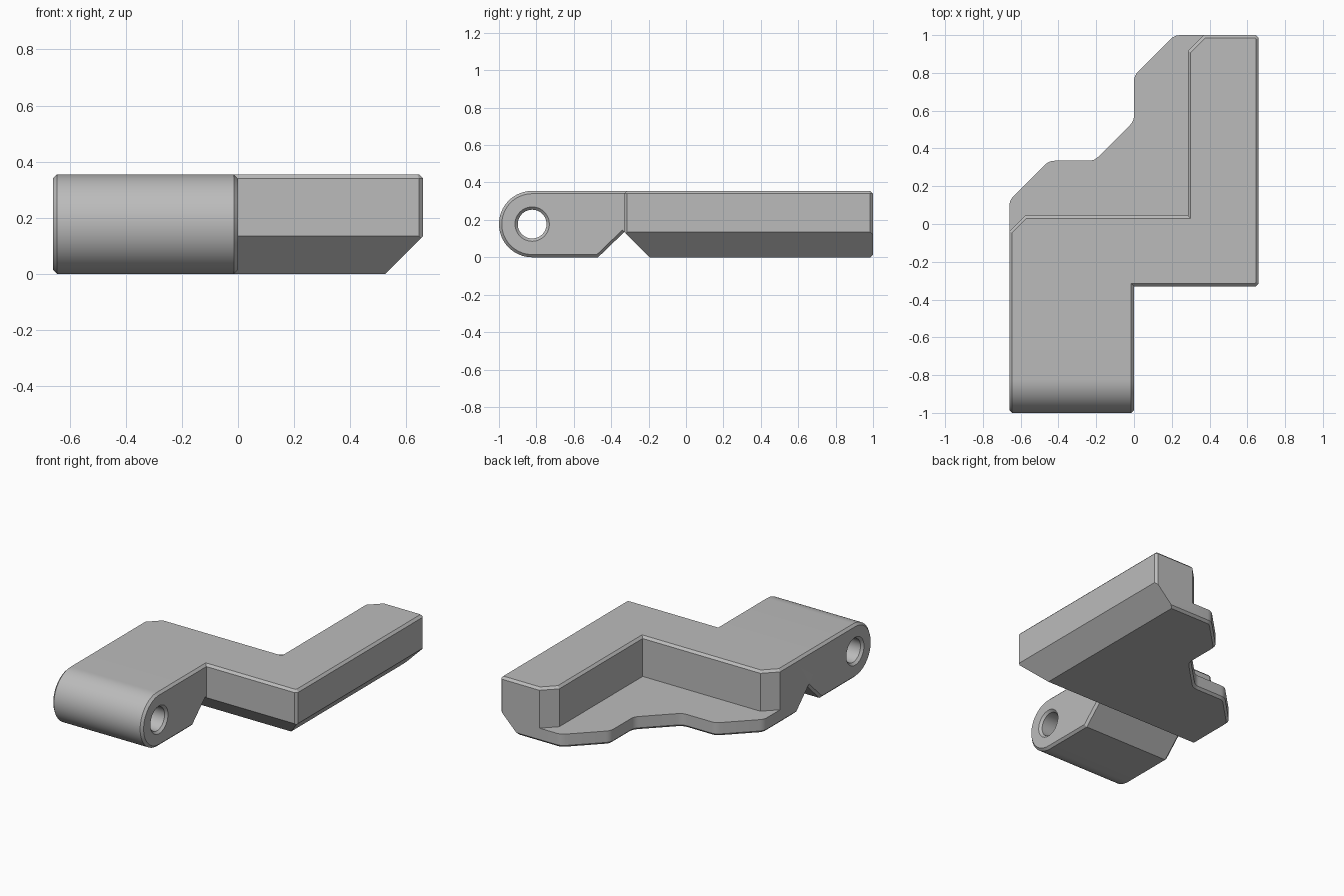
import bpy, bmesh, math
from mathutils import Vector

cube = bpy.data.objects.get("Cube")
if cube:
    bpy.data.objects.remove(cube, do_unlink=True)

grey = bpy.data.materials.new("plain grey")
grey.use_nodes = True
colour = (0.5, 0.5, 0.5, 1)
grey.diffuse_color = colour
grey.node_tree.nodes["Principled BSDF"].inputs["Base Color"].default_value = colour

W, H, C = 0.66, 0.355, 0.015   # half width, height, chamfer


def inset(points, d):
    """Move a counter-clockwise outline inward by d with mitred corners."""
    pts = [Vector(p) for p in points]
    out = []
    for i, p in enumerate(pts):
        a = (p - pts[i - 1]).normalized()
        b = (pts[(i + 1) % len(pts)] - p).normalized()
        n = Vector((-a.y - b.y, a.x + b.x))
        out.append(p + n * d / (1 + a.dot(b)))
    return out


def fillet(points, size, steps=4):
    """Round the inner corners of an open path."""
    pts = [Vector(p) for p in points]
    out = []
    for a, p, b in zip(pts, pts[1:], pts[2:]):
        s = p + (a - p).normalized() * size
        e = p + (b - p).normalized() * size
        for k in range(steps + 1):
            t = k / steps
            out.append(s * (1 - t) ** 2 + p * 2 * t * (1 - t) + e * t * t)
    return out


def prism(name, outline, levels, along_x=False, cuts=()):
    """Stack inset copies of an outline; levels are (inset, position) pairs."""
    bm = bmesh.new()
    rings = []
    for d, h in levels:
        ring = inset(outline, d)
        rings.append([bm.verts.new((h, u, v) if along_x else (u, v, h)) for u, v in ring])
    bm.faces.new(rings[0])
    bm.faces.new(rings[-1])
    n = len(outline)
    for lo, hi in zip(rings, rings[1:]):
        for i in range(n):
            j = (i + 1) % n
            bm.faces.new((lo[i], lo[j], hi[j], hi[i]))
    for co, no in cuts:
        bmesh.ops.bisect_plane(bm, geom=bm.verts[:] + bm.edges[:] + bm.faces[:],
                               dist=1e-5, plane_co=co, plane_no=no, clear_outer=True)
        bmesh.ops.holes_fill(bm, edges=[e for e in bm.edges if e.is_boundary], sides=0)
    bmesh.ops.recalc_face_normals(bm, faces=bm.faces[:])
    me = bpy.data.meshes.new(name)
    bm.to_mesh(me)
    bm.free()
    me.materials.append(grey)
    ob = bpy.data.objects.new(name, me)
    bpy.context.collection.objects.link(ob)
    return ob


def arc(radius, start, end, steps):
    return [(-0.8225 + radius * math.cos(math.radians(start + (end - start) * k / steps)),
             H / 2 + radius * math.sin(math.radians(start + (end - start) * k / steps)))
            for k in range(steps + 1)]


# Sloped undersides along the front and the +x side
slopes = [((0, -0.33, 0.135), (0, -1, -1)), ((W, 0, 0.135), (1, 0, -1))]

# Thick stepped body, with a stub running into the hinge
corner = [(W - C, -0.33), (W, -0.33 + C), (W, 1 - C), (W - C, 1)]
body = prism("stepped_body",
             [(-W, -0.4), (0, -0.4), (0, -0.33)] + corner +
             [(0.37, 1), (0.285, 0.915), (0.285, 0.045), (-0.575, 0.045), (-W, -0.04)],
             [(0, 0.05), (0, H - C), (C, H)], cuts=slopes)

# Thin base plate with a rounded zigzag back edge
zigzag = [(W, 1), (0.215, 1), (0, 0.785), (0, 0.545), (-0.21, 0.335),
          (-0.45, 0.335), (-W, 0.125), (-W, 0)]
plate = prism("base_plate", [(-W, -0.33)] + corner + fillet(zigzag, 0.03),
              [(C, 0), (0, C), (0, 0.09)], cuts=slopes)

# Hinge knuckle with chamfered rims
knuckle = prism("hinge_knuckle",
                [(-0.2, 0.135), (-0.2, H)] + arc(H / 2, 90, 270, 32) +
                [(-0.47, 0), (-0.33, 0.135)],
                [(C, -W), (0, C - W), (0, -C), (C, 0)], along_x=True)

# Pin hole with countersunk ends
pin = prism("pin_hole_cutter", arc(0.102, 0, 360, 48)[:-1],
            [(0, -W - 0.01), (0.025, C - W), (0.025, -C), (0, 0.01)], along_x=True)
pin.hide_render = True

# Join the parts and drill the hole
bpy.context.view_layer.objects.active = body
for other, mode in ((plate, 'UNION'), (knuckle, 'UNION'), (pin, 'DIFFERENCE')):
    mod = body.modifiers.new(other.name, 'BOOLEAN')
    mod.operation, mod.solver, mod.object = mode, 'EXACT', other
    bpy.ops.object.modifier_apply(modifier=mod.name)
    bpy.data.objects.remove(other, do_unlink=True)

body.name = "hinged_bracket"
bpy.ops.object.select_all(action='DESELECT')
body.select_set(True)
bpy.ops.object.shade_smooth_by_angle(angle=math.radians(20))
